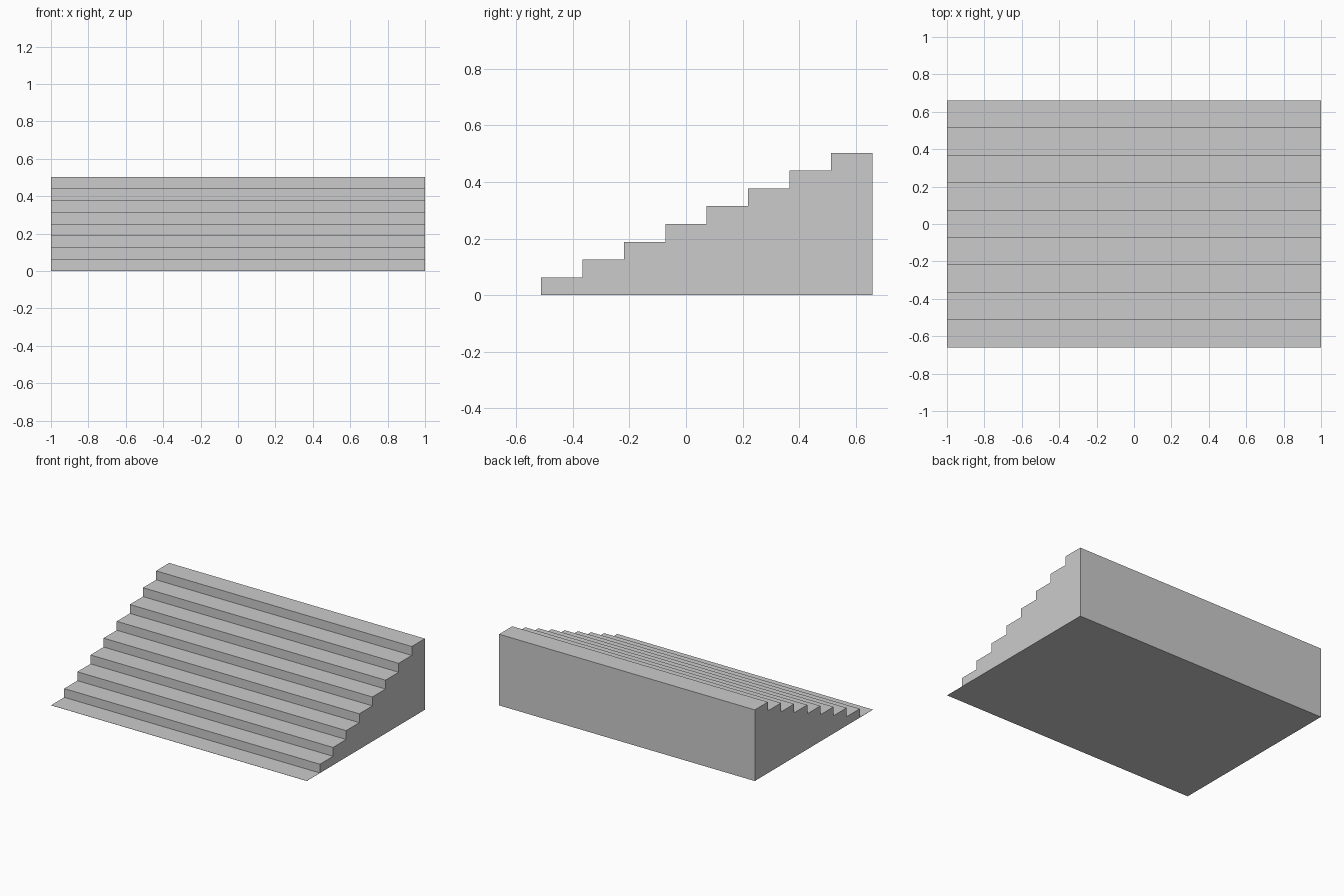
import bpy
import bmesh

# Remove the default cube
cube = bpy.data.objects.get("Cube")
if cube:
    bpy.data.objects.remove(cube, do_unlink=True)

STEPS = 8
WIDTH = 2.0
RUN = 0.1466
RISE = 0.0629
LIP = 0.001
FRONT = -RUN * (STEPS + 1) / 2

# Plain grey material
grey = bpy.data.materials.new("plain grey")
grey.use_nodes = True
colour = (0.6, 0.6, 0.6, 1.0)
grey.diffuse_color = colour
grey.node_tree.nodes["Principled BSDF"].inputs["Base Color"].default_value = colour

# Side profile: thin ground lip, then one riser and tread per step
back = FRONT + RUN * (STEPS + 1)
profile = [(back, 0), (FRONT, 0), (FRONT, LIP)]
for i in range(STEPS):
    y = FRONT + RUN * (i + 1)
    profile += [(y, max(LIP, RISE * i)), (y, RISE * (i + 1))]
profile.append((back, RISE * STEPS))

# Extrude the profile across the width
bm = bmesh.new()
side = bm.faces.new([bm.verts.new((-WIDTH / 2, y, z)) for y, z in profile])
extruded = bmesh.ops.extrude_face_region(bm, geom=[side], use_keep_orig=True)
moved = [v for v in extruded["geom"] if isinstance(v, bmesh.types.BMVert)]
bmesh.ops.translate(bm, verts=moved, vec=(WIDTH, 0, 0))
bmesh.ops.recalc_face_normals(bm, faces=bm.faces)

mesh = bpy.data.meshes.new("staircase")
bm.to_mesh(mesh)
bm.free()
mesh.materials.append(grey)
stairs = bpy.data.objects.new("staircase", mesh)
bpy.context.collection.objects.link(stairs)
